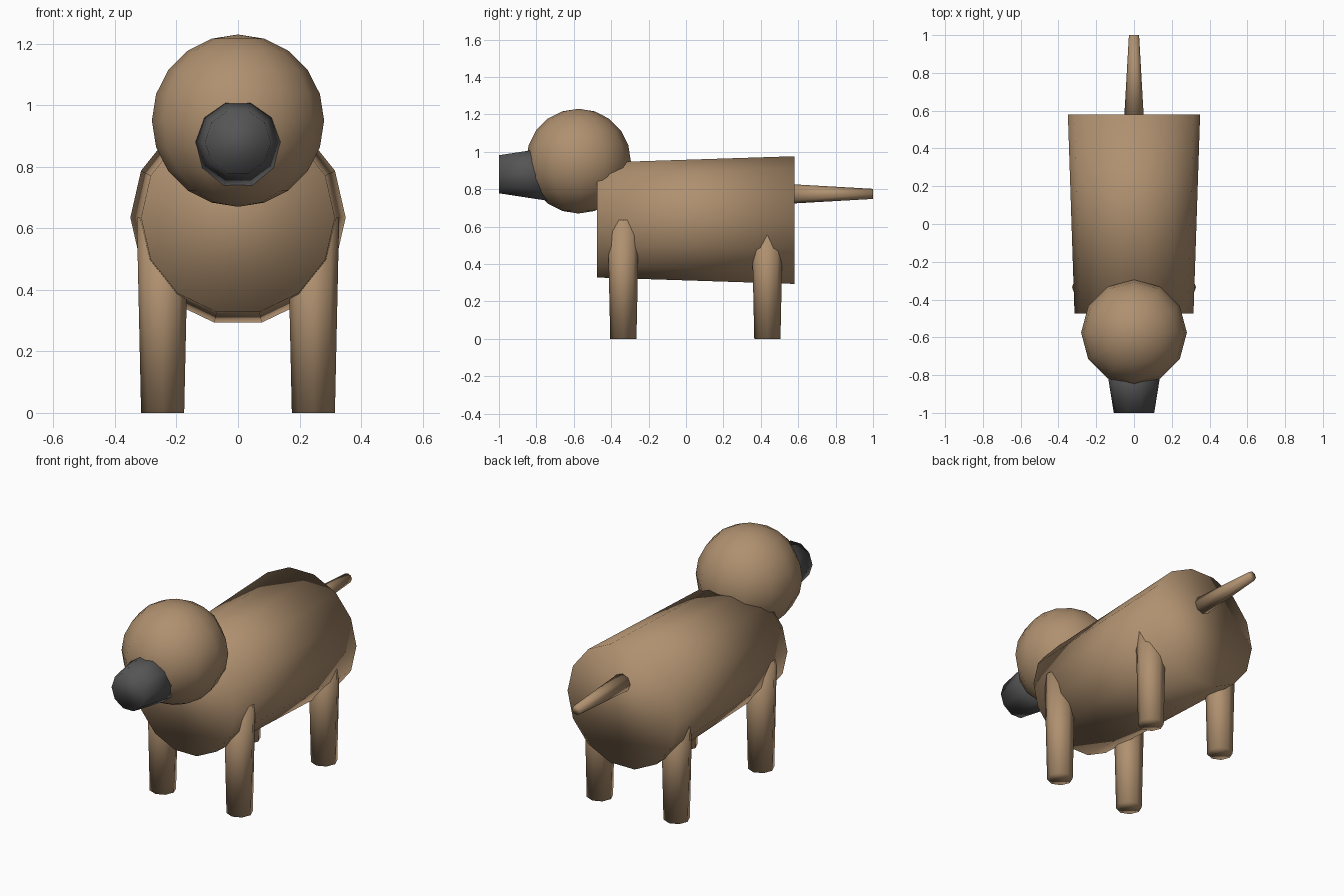
import bpy
from math import pi

if "Cube" in bpy.data.objects:
    bpy.data.objects.remove(bpy.data.objects["Cube"])


def material(name, color):
    m = bpy.data.materials.new(name)
    m.diffuse_color = color
    m.use_nodes = True
    m.node_tree.nodes["Principled BSDF"].inputs["Base Color"].default_value = m.diffuse_color
    return m


FUR = material("brown_fur", (0.43, 0.28, 0.16, 1))
DARK = material("dark_snout", (0.09, 0.09, 0.09, 1))


def finish(name, mat):
    ob = bpy.context.object
    ob.name = name
    ob.data.materials.append(mat)
    bpy.ops.object.shade_smooth()
    return ob


def cone_y(name, y0, y1, z, r0, r1, sides, mat):
    """Tapered tube along y, r0 at y0 and r1 at y1, with a corner on +x."""
    bpy.ops.mesh.primitive_cone_add(
        vertices=sides, radius1=r0, radius2=r1, depth=y1 - y0,
        location=(0, (y0 + y1) / 2, z), rotation=(-pi / 2, 0, 0))
    ob = finish(name, mat)
    # primitive starts its ring on local +y; turn it so a corner lies on x
    ob.rotation_euler = (-pi / 2, 0, 0)
    for v in ob.data.vertices:
        x, y, _ = v.co
        v.co.x, v.co.y = y, -x
    return ob


# Torso, snout and tail
cone_y("body", -0.475, 0.58, 0.635, 0.315, 0.35, 14, FUR)
cone_y("snout", -1.0, -0.72, 0.88, 0.107, 0.152, 10, DARK)
cone_y("tail", 0.56, 1.0, 0.775, 0.052, 0.027, 8, FUR)

# Head
bpy.ops.mesh.primitive_uv_sphere_add(
    segments=12, ring_count=10, radius=0.28, location=(0, -0.575, 0.95))
finish("head", FUR)

# Legs
for end, y in (("front", -0.335), ("back", 0.435)):
    for side, s in (("left", 1), ("right", -1)):
        bpy.ops.mesh.primitive_cone_add(
            vertices=8, radius1=0.07, radius2=0.084, depth=0.635,
            location=(s * 0.245, y, 0.3175))
        finish(f"{end}_{side}_leg", FUR)
